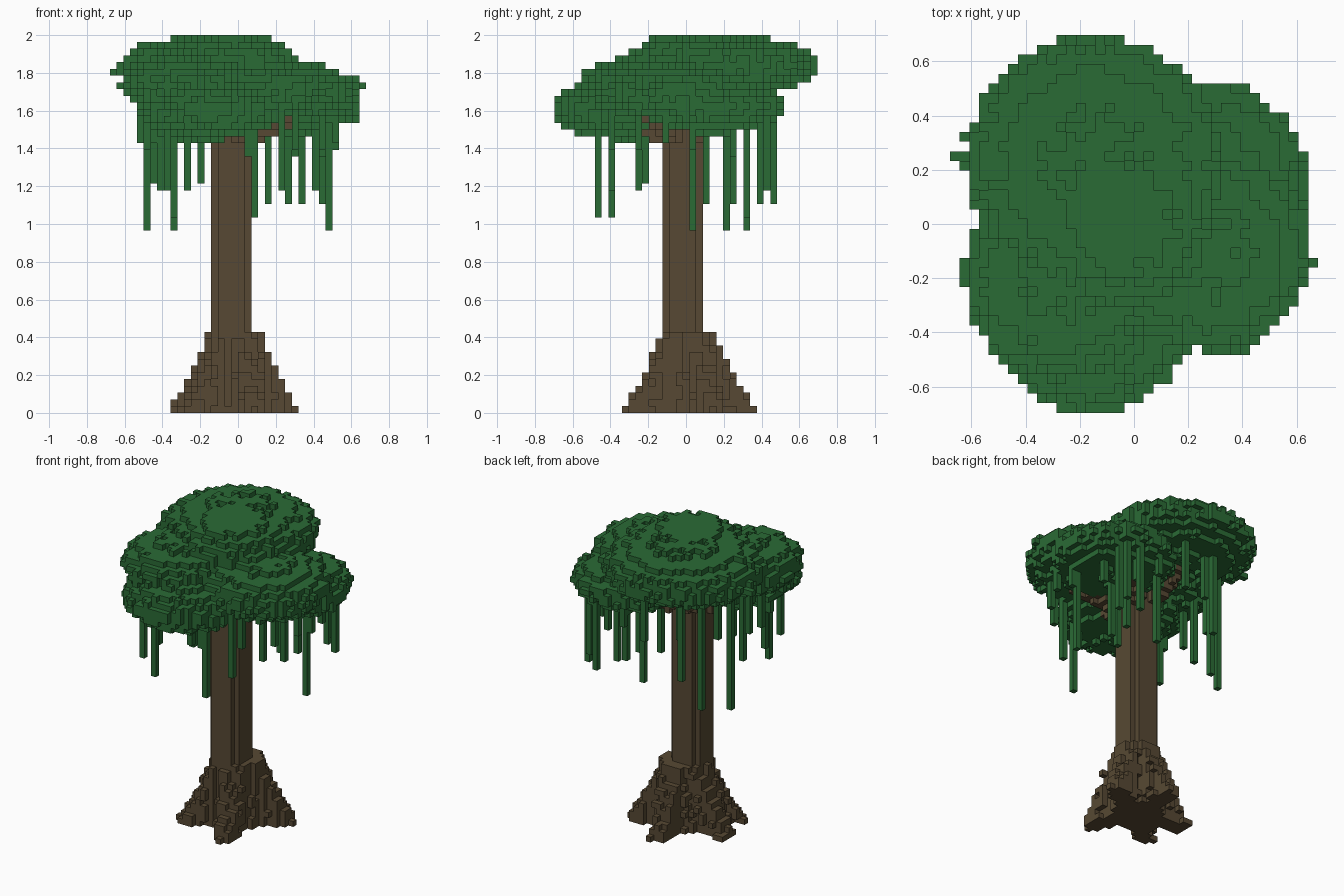
import bpy, bmesh, math, random
from mathutils import Vector

random.seed(7)
S = 2 / 56  # block size

old = bpy.data.objects.get("Cube")
if old:
    bpy.data.objects.remove(old, do_unlink=True)


def material(name, color):
    m = bpy.data.materials.new(name)
    m.use_nodes = True
    m.diffuse_color = (*color, 1)
    m.node_tree.nodes["Principled BSDF"].inputs["Base Color"].default_value = (*color, 1)
    return m


bark = material("bark brown", (0.095, 0.066, 0.033))
leaf = material("leaf green", (0.023, 0.147, 0.036))


def centre(c):
    return Vector(((c[0] + 0.5) * S, c[1] * S, (c[2] + 0.5) * S))


def cell(x, y, z):
    return (math.floor(x / S), round(y / S), math.floor(z / S))


def grid(z0, z1):
    return [(i, j, k) for i in range(-19, 19) for j in range(-19, 20)
            for k in range(int(z0 / S), math.ceil(z1 / S))]


def build(name, cells, mat, solid):
    """Make a block object from its exposed block sides."""
    bm = bmesh.new()
    for c in sorted(cells):
        p = centre(c)
        for axis in range(3):
            for sign in (-1, 1):
                n = [0, 0, 0]
                n[axis] = sign
                if tuple(a + b for a, b in zip(c, n)) in solid:
                    continue
                n = Vector(n)
                u = Vector((n.y, n.z, n.x))
                v = n.cross(u)
                bm.faces.new([bm.verts.new(p + (n + u * a + v * b) * S / 2)
                              for a, b in ((-1, -1), (1, -1), (1, 1), (-1, 1))])
    bmesh.ops.remove_doubles(bm, verts=bm.verts, dist=S / 100)
    me = bpy.data.meshes.new(name)
    bm.to_mesh(me)
    bm.free()
    me.materials.append(mat)
    bpy.context.collection.objects.link(bpy.data.objects.new(name, me))


# Trunk: a straight column with stepped corners
AX, AY = -S, -S / 2
trunk = {c for c in grid(0, 1.6)
         if math.hypot(centre(c).x - AX, centre(c).y - AY) < 3.1 * S}

# Roots: a flared foot split into five spreading toes
ANGLES = [math.radians(a) for a in (27, 90, 173, 221, 290)]


def in_root(c):
    p = centre(c)
    x, y = p.x + 0.01, p.y - 0.01
    d, a = math.hypot(x, y), math.atan2(y, x)
    slope = max(0, 1 - p.z / 0.42)
    rough = random.uniform(-0.02, 0.02)
    if d < 0.115 + 0.035 * slope + rough:
        return True
    for t in ANGLES:
        off = abs(d * math.sin(a - t))
        along = d * math.cos(a - t)
        if 0 < along < 0.14 + 0.225 * slope ** 1.3 + rough / 2 and \
                off < 0.08 - 0.13 * (along - 0.1) + rough / 2:
            return True
    return False


roots = {c for c in grid(0, 0.42) if in_root(c)} - trunk

# Branches: short limbs leaning out into the leaves
branches = set()
for end in ((0.28, -0.2, 1.58), (0.2, 0.2, 1.6), (-0.16, 0.25, 1.7),
            (-0.22, -0.12, 1.55), (0.04, -0.2, 1.5)):
    a, b = Vector((AX, AY, 1.42)), Vector(end)
    for step in range(21):
        p = a.lerp(b, step / 20)
        w = 0.07 - 0.02 * step / 20
        branches |= {c for c in grid(1.36, 1.74) if (centre(c) - p).length < w}
branches -= trunk

# Canopy: overlapping leaf clumps (centre, radii) with rough edges
CLUMPS = [((-0.15, 0.23, 1.84), (0.475, 0.465, 0.15)),   # high back
          ((-0.27, -0.18, 1.745), (0.36, 0.38, 0.14)),   # right side
          ((-0.15, -0.33, 1.6), (0.37, 0.37, 0.155)),    # low front
          ((0.28, -0.1, 1.7), (0.365, 0.375, 0.15)),     # front left side
          ((0.28, 0.14, 1.615), (0.365, 0.375, 0.135)),  # back left side
          ((-0.04, 0.02, 1.8), (0.34, 0.34, 0.215))]     # crown


def in_clump(c):
    p = centre(c)
    rough = random.uniform(-0.14, 0.1)
    for o, r in CLUMPS:
        h = math.hypot((p.x - o[0]) / r[0], (p.y - o[1]) / r[1])
        v = abs(p.z - o[2]) / r[2]
        if h ** 2.2 + v ** 2.2 < 1 + rough:
            return True
    return False


canopy = {c for c in grid(1.42, 2) if in_clump(c)}
# Stray leaf blocks on the rim
for p in ((-0.66, 0.25, 1.8), (0.66, -0.14, 1.73), (-0.06, -0.68, 1.62), (-0.12, 0.68, 1.82)):
    here = cell(*p)
    while here not in canopy:
        canopy.add(here)
        p = (p[0] * 0.96, p[1] * 0.96, p[2])
        here = cell(*p)
canopy -= trunk | branches

# Vines: one-block strands hanging at given spots, grouped by lower end
HANGING = {0.98: [(-0.48, 0.21), (-0.34, 0.32), (0.48, 0.03)],
           1.05: [(0.08, -0.47), (-0.34, -0.39), (0.08, 0.32)],
           1.12: [(0.34, 0.46), (0.44, 0.39), (0.26, 0.26), (0.26, 0.1), (0.16, 0.03)],
           1.19: [(-0.27, 0.43), (-0.41, -0.25), (0.22, -0.39), (0.41, 0.43), (-0.38, -0.47)],
           1.23: [(-0.2, -0.21), (-0.45, 0.03)]}
strands = [(x, y, z) for z, spots in HANGING.items() for x, y in spots]
for n in range(16):
    t = math.tau * (n + random.random() * 0.6) / 16
    strands.append((0.01 + 0.52 * math.cos(t), 0.46 * math.sin(t), random.uniform(1.37, 1.46)))

vines = set()
for x, y, z in strands:
    i, j, k = cell(x, y, z)
    column = []
    while (i, j, k) not in canopy and k < 52:
        column.append((i, j, k))
        k += 1
    if k < 52:
        vines.update(column)
vines -= trunk | branches

wood = trunk | roots | branches
foliage = canopy | vines
build("trunk", trunk, bark, wood)
build("roots", roots, bark, wood)
build("branches", branches, bark, wood)
build("leaf_canopy", canopy, leaf, foliage)
build("hanging_vines", vines, leaf, foliage)
